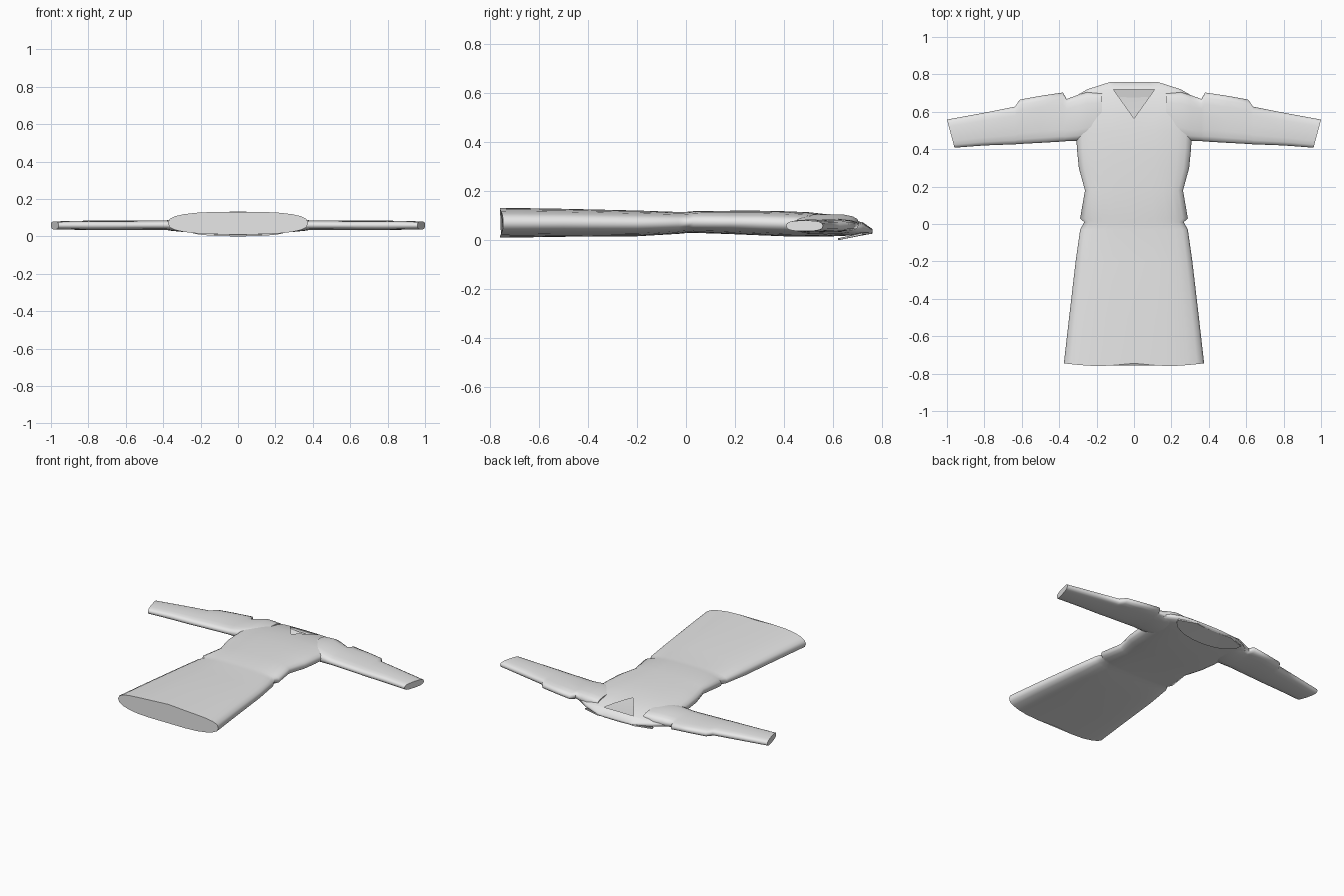
import bpy, bmesh
from math import cos, sin, pi
from mathutils import Vector

if "Cube" in bpy.data.objects:
    bpy.data.objects.remove(bpy.data.objects["Cube"])

cloth = bpy.data.materials.new("grey cloth")
cloth.use_nodes = True
GREY = (0.8, 0.8, 0.8, 1)
cloth.diffuse_color = GREY
cloth.node_tree.nodes["Principled BSDF"].inputs["Base Color"].default_value = GREY


def lens(half_w, half_h, power, n):
    """Rounded flat cross-section as (across, up) offsets."""
    def se(v):
        return abs(v) ** (2 / power) * (1 if v >= 0 else -1)
    return [(half_w * se(cos(2 * pi * i / n)), half_h * se(sin(2 * pi * i / n)))
            for i in range(n)]


def loft(bm, rings):
    """Skin a list of point rings and close both ends."""
    loops = [[bm.verts.new(p) for p in ring] for ring in rings]
    for a, b in zip(loops, loops[1:]):
        for i in range(len(a)):
            j = (i + 1) % len(a)
            bm.faces.new((a[i], a[j], b[j], b[i]))
    bm.faces.new(loops[0])
    bm.faces.new(loops[-1])
    bmesh.ops.recalc_face_normals(bm, faces=bm.faces)


def finish(bm, name, angle):
    mesh = bpy.data.meshes.new(name)
    bm.to_mesh(mesh)
    bm.free()
    obj = bpy.data.objects.new(name, mesh)
    bpy.context.collection.objects.link(obj)
    mesh.materials.append(cloth)
    bpy.ops.object.select_all(action='DESELECT')
    obj.select_set(True)
    bpy.context.view_layer.objects.active = obj
    bpy.ops.object.shade_smooth_by_angle(angle=angle)
    return obj


# Tunic body: y, half width, bottom, top
BODY = [(-.745, .375, .01, .132), (-.5, .347, .014, .128), (-.2, .312, .016, .121),
        (-.03, .288, .026, .115), (.01, .266, .03, .116), (.03, .288, .03, .118),
        (.18, .262, .025, .12), (.3, .295, .02, .12), (.4, .305, .016, .118),
        (.5, .31, .015, .114), (.6, .335, .016, .103), (.67, .335, .019, .088),
        (.72, .25, .022, .073), (.76, .125, .028, .045)]
rings = []
for k, (y, w, lo, hi) in enumerate(BODY):
    ring = []
    for x, z in lens(w, (hi - lo) / 2, 2.7, 24):
        wave = -.014 * sin(pi * abs(x) / w) if k == 0 else 0   # wavy hem
        ring.append((x, y + wave, (lo + hi) / 2 + z))
    rings.append(ring)
bm = bmesh.new()
loft(bm, rings)

# V-neck opening cut from the upper layer
TIP, CORNER, BACK = Vector((0, .565, 0)), Vector((.125, .74, 0)), .718
edge = CORNER - TIP
cuts = [(TIP, Vector((side * edge.y, -edge.x, 0))) for side in (1, -1)]
cuts.append((Vector((0, BACK, 0)), Vector((0, 1, 0))))
for point, normal in cuts:
    region = [f for f in bm.faces if f.calc_center_median().y > .45
              and f.normal.z > 0]
    geom = set(region) | {e for f in region for e in f.edges} | {v for f in region for v in f.verts}
    bmesh.ops.bisect_plane(bm, geom=list(geom), plane_co=point, plane_no=normal, dist=1e-5)
hole = [f for f in bm.faces if f.normal.z > 0.2
        and all((f.calc_center_median() - p).dot(n) < 0 for p, n in cuts)]
bmesh.ops.delete(bm, geom=hole, context='FACES')
finish(bm, "tunic_body", pi / 2.2)

# Sleeves: x, lower y, upper y, bottom, top
SLEEVE = [(.17, .48, .7, .035, .1), (.25, .455, .705, .024, .106), (.3, .445, .69, .024, .1),
          (.36, .443, .668, .03, .09), (.38, .441, .703, .034, .086),
          (.5, .434, .685, .034, .085), (.61, .428, .665, .034, .084),
          (.637, .426, .627, .034, .084), (.8, .42, .595, .034, .084),
          (.98, .408, .558, .037, .08)]
for side, name in ((1, "left_sleeve"), (-1, "right_sleeve")):
    rings = []
    for x, ylo, yhi, lo, hi in SLEEVE:
        mid = (ylo + yhi) / 2
        slant = .27 if x > .9 else 0   # angled cuff
        rings.append([(side * (x + slant * y), mid + y, (lo + hi) / 2 + z)
                      for y, z in lens((yhi - ylo) / 2, (hi - lo) / 2, 2.9, 16)])
    bm = bmesh.new()
    loft(bm, rings)
    finish(bm, name, pi / 2.4)

# Curved back yoke hanging slightly below the neck
bm = bmesh.new()
steps, layers = 12, []
for lift in (0, .008):
    outer, inner = [], []
    for i in range(steps + 1):
        a = pi * i / steps
        outer.append(bm.verts.new((.25 * cos(a), .72 - .1 * sin(a), .022 - .022 * sin(a) + lift)))
        inner.append(bm.verts.new((.13 * cos(a), .758 - .01 * sin(a), .026 + lift)))
    layers.append((outer, inner))
(lo_out, lo_in), (hi_out, hi_in) = layers
for a, b in ((lo_out, lo_in), (hi_in, hi_out), (hi_out, lo_out), (lo_in, hi_in)):
    for i in range(steps):
        bm.faces.new((a[i], a[i + 1], b[i + 1], b[i]))
for i in (0, steps):
    bm.faces.new((lo_out[i], lo_in[i], hi_in[i], hi_out[i]))
bmesh.ops.recalc_face_normals(bm, faces=bm.faces)
finish(bm, "back_yoke", pi / 4)
